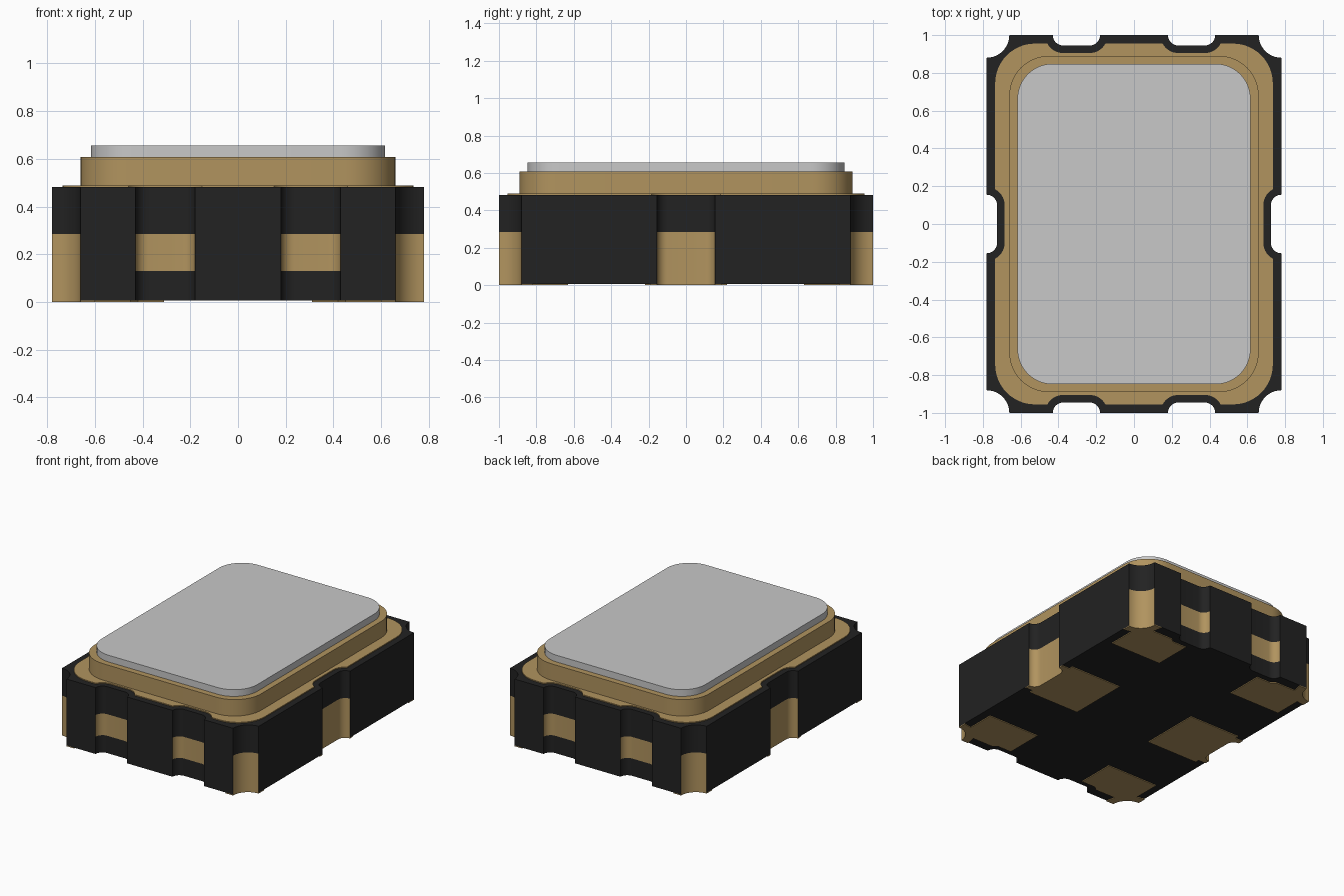
import bpy, bmesh, math

if "Cube" in bpy.data.objects:
    bpy.data.objects.remove(bpy.data.objects["Cube"])


def material(name, rgb):
    m = bpy.data.materials.new(name)
    m.diffuse_color = (*rgb, 1)
    m.use_nodes = True
    m.node_tree.nodes["Principled BSDF"].inputs["Base Color"].default_value = m.diffuse_color
    return m


BLACK = material("black ceramic", (0.016, 0.016, 0.016))
GOLD = material("gold plating", (0.44, 0.295, 0.114))
SILVER = material("silver lid metal", (0.58, 0.58, 0.58))

HX, HY = 0.78, 1.0      # half sizes of the body


def arc(cx, cy, r, a0, a1, n=8):
    """Points on an arc, angles in degrees."""
    return [(cx + r * math.cos(math.radians(a0 + (a1 - a0) * i / n)),
             cy + r * math.sin(math.radians(a0 + (a1 - a0) * i / n)))
            for i in range(n + 1)]


def four_way(q):
    """Mirror a quarter outline (from +x round to +y) into a closed loop."""
    half = q + [(-x, y) for x, y in reversed(q)]
    return half + [(-x, -y) for x, y in half]


def prism(name, outline, levels, mats, rule=None):
    """Stack an outline through z levels; rule picks a side face's material."""
    bm = bmesh.new()
    rings = [[bm.verts.new((x, y, z)) for x, y in outline] for z in levels]
    n = len(outline)
    bm.faces.new(rings[0][::-1])
    bm.faces.new(rings[-1])
    for low, high in zip(rings, rings[1:]):
        for i in range(n):
            j = (i + 1) % n
            f = bm.faces.new((low[i], low[j], high[j], high[i]))
            if rule:
                f.material_index = rule(f.calc_center_median())
    bmesh.ops.recalc_face_normals(bm, faces=bm.faces)
    me = bpy.data.meshes.new(name)
    bm.to_mesh(me)
    bm.free()
    for m in mats:
        me.materials.append(m)
    ob = bpy.data.objects.new(name, me)
    bpy.context.collection.objects.link(ob)
    bpy.ops.object.select_all(action='DESELECT')
    ob.select_set(True)
    bpy.context.view_layer.objects.active = ob
    bpy.ops.object.shade_smooth_by_angle(angle=math.radians(30))
    return ob


def rounded(hx, hy, r):
    return four_way(arc(hx - r, hy - r, r, 0, 90, 12))


# Ceramic body with plated notches on corners, sides and ends
body_quarter = (arc(HX, 0.10, 0.055, 180, 90)
                + arc(HX, HY, 0.12, 270, 180, 10)
                + arc(0.375, HY, 0.055, 360, 270)
                + arc(0.235, HY, 0.055, 270, 180))


def notch_plating(c):
    x, y = abs(c.x), abs(c.y)
    if x > HX - 0.0005 or y > HY - 0.0005 or c.z > 0.285:
        return 0
    is_end_notch = y > 0.9 and x < 0.5
    return 0 if is_end_notch and c.z < 0.13 else 1


prism("ceramic_body", four_way(body_quarter), (0.006, 0.13, 0.285, 0.482),
      (BLACK, GOLD), notch_plating)

# Thin plating on top, keeping a rim around each notch
rim = 0.095
side_a = math.degrees(math.acos(0.045 / rim))
end_a = math.degrees(math.asin(0.045 / rim))
plate_quarter = (arc(HX, 0.10, rim, 180, 180 - side_a)
                 + arc(0.525, 0.745, 0.21, 0, 90, 12)
                 + arc(0.375, HY, rim, 360 - end_a, 270)
                 + arc(0.235, HY, rim, 270, 180 + end_a))
prism("top_plating", four_way(plate_quarter), (0.482, 0.489), (GOLD,))

# Seal ring and lid
prism("seal_ring", rounded(0.66, 0.89, 0.21), (0.489, 0.607), (GOLD,))
prism("lid", rounded(0.617, 0.848, 0.185), (0.607, 0.655), (SILVER,))

# Contact pads underneath: four corners, each reaching its corner notch
corner_pad = ([(0.31, 0.63), (0.72, 0.63), (0.72, 0.83), (HX, 0.82)]
              + arc(HX, HY, 0.12, 270, 180, 10)
              + [(0.60, HY), (0.614, 0.93), (0.45, 0.93), (0.42, 0.905), (0.31, 0.905)])
for sx, px in ((1, "right"), (-1, "left")):
    for sy, py in ((1, "back"), (-1, "front")):
        prism(f"corner_pad_{py}_{px}", [(sx * x, sy * y) for x, y in corner_pad],
              (0, 0.006), (GOLD,))

# Middle pads, reaching the side notches
half_pad = arc(HX, 0.10, 0.055, 180, 90) + [(HX, 0.19), (0.72, 0.19), (0.72, 0.22), (0.31, 0.22)]
middle_pad = half_pad + [(x, -y) for x, y in reversed(half_pad)]
for sx, px in ((1, "right"), (-1, "left")):
    prism(f"middle_pad_{px}", [(sx * x, y) for x, y in middle_pad], (0, 0.006), (GOLD,))
